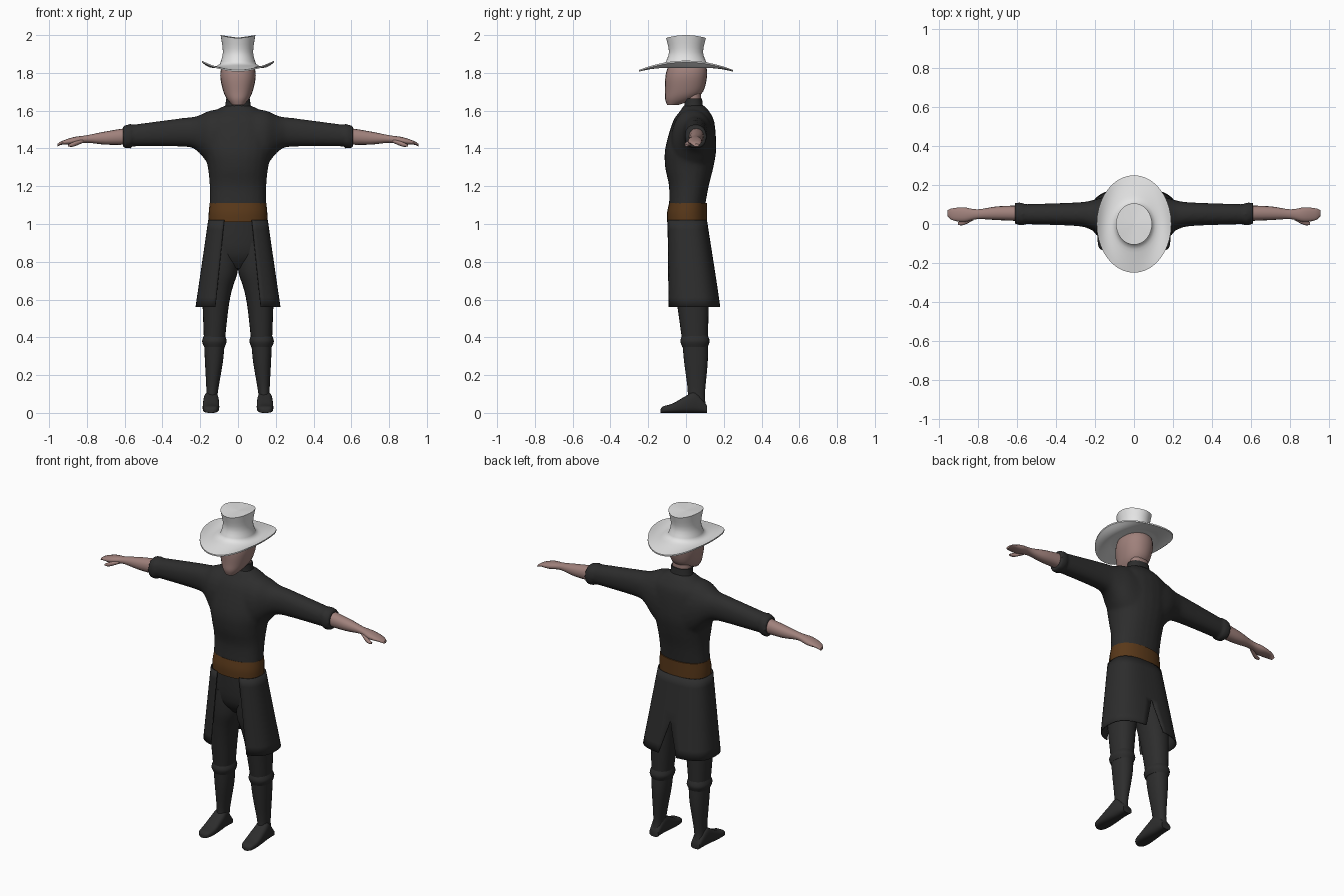
import bpy, bmesh
from math import sin, cos, pi, asin, copysign

cube = bpy.data.objects.get("Cube")
if cube:
    bpy.data.objects.remove(cube)

parts = []


def material(name, rgb):
    mat = bpy.data.materials.new(name)
    mat.use_nodes = True
    mat.diffuse_color = (*rgb, 1)
    shader = mat.node_tree.nodes["Principled BSDF"]
    shader.inputs["Base Color"].default_value = (*rgb, 1)
    return mat


black = material("black_cloth", (.026, .026, .026))
skin = material("skin", (.35, .22, .2))
brown = material("brown_sash", (.1, .04, .01))
white = material("white_felt", (.78, .78, .78))


def finish(name, bm, mat, mirror=False):
    bmesh.ops.recalc_face_normals(bm, faces=bm.faces)
    mesh = bpy.data.meshes.new(name)
    bm.to_mesh(mesh)
    bm.free()
    mesh.materials.append(mat)
    ob = bpy.data.objects.new(name, mesh)
    bpy.context.collection.objects.link(ob)
    if mirror:
        ob.modifiers.new("mirror", "MIRROR")
    parts.append(ob)
    return ob


def power(value, p):
    return copysign(abs(value) ** (2 / p), value)


def mix(a, b, t):
    return a + (b - a) * t


def smooth_path(keys, steps):
    """Pass a smooth spline through a few key tuples."""
    padded = [keys[0], *keys, keys[-1]]
    result = []
    for before, a, b, after in zip(padded, padded[1:], padded[2:], padded[3:]):
        for step in range(steps):
            t = step / steps
            result.append(tuple(
                q + t * (r - p + t * (2 * p - 5 * q + 4 * r - s + t * (3 * (q - r) + s - p))) / 2
                if steps > 1 else q
                for p, q, r, s in zip(before, a, b, after)))
    return result + [keys[-1]]


def bridge(bm, rows, closed=True):
    count = len(rows[0])
    for low, high in zip(rows, rows[1:]):
        for i in range(count if closed else count - 1):
            j = (i + 1) % count
            bm.faces.new((low[i], low[j], high[j], high[i]))


def cap(bm, rows):
    bm.faces.new(rows[0])
    bm.faces.new(rows[-1])


def add_loft(bm, axis, keys, sides=24, p=2.2, steps=4):
    """Keys are (position, low a, high a, low b, high b) across the axis."""
    rows = []
    for pos, a_low, a_high, b_low, b_high in smooth_path(keys, steps):
        row = []
        for i in range(sides):
            turn = 2 * pi * i / sides
            a = mix(a_low, a_high, (1 + power(cos(turn), p)) / 2)
            b = mix(b_low, b_high, (1 + power(sin(turn), p)) / 2)
            place = {"x": (pos, a, b), "y": (a, pos, b), "z": (a, b, pos)}
            row.append(bm.verts.new(place[axis]))
        rows.append(row)
    bridge(bm, rows)
    cap(bm, rows)


def loft(name, mat, axis, keys, mirror=False, **options):
    bm = bmesh.new()
    add_loft(bm, axis, keys, **options)
    return finish(name, bm, mat, mirror)


def centred(keys):
    """Keys are (height, half width, front, back)."""
    return [(z, -half, half, front, back) for z, half, front, back in keys]


# Shirt: torso and both sleeves blended into one surface
torso = centred([(1.09, .15, -.09, .1), (1.2, .15, -.09, .12), (1.3, .16, -.11, .145),
                 (1.4, .18, -.11, .16), (1.54, .18, -.07, .15), (1.6, .12, -.03, .12),
                 (1.63, .06, -.01, .09)])
sleeve = [(.08, -.08, .15, 1.25, 1.61), (.15, -.07, .14, 1.31, 1.6),
          (.22, -.03, .12, 1.39, 1.57), (.3, -.01, .11, 1.41, 1.56), (.6, 0, .1, 1.41, 1.52)]
cuff = [(.57, -.01, .11, 1.4, 1.53), (.61, 0, .11, 1.4, 1.52)]
bm = bmesh.new()
add_loft(bm, "z", torso)
for side in (1, -1):
    for keys, steps in ((sleeve, 4), (cuff, 1)):
        add_loft(bm, "x", [(side * key[0], *key[1:]) for key in keys], steps=steps)
shirt = finish("shirt", bm, black)
remesh = shirt.modifiers.new("blend", "REMESH")
remesh.mode, remesh.voxel_size, remesh.use_smooth_shade = "VOXEL", .01, True
soften = shirt.modifiers.new("soften", "SMOOTH")
soften.factor, soften.iterations = .5, 5

loft("collar", black, "z", centred([
    (1.58, .085, -.03, .1), (1.62, .068, -.01, .09), (1.665, .064, -.01, .085)]))

# Head and neck
loft("neck", skin, "z", centred([(1.6, .055, 0, .08), (1.72, .055, 0, .08)]))
loft("head", skin, "z", centred([
    (1.63, .03, -.1, -.04), (1.66, .057, -.11, .04), (1.7, .077, -.11, .09),
    (1.77, .093, -.11, .11), (1.82, .09, -.1, .11), (1.86, .07, -.08, .09)]))

# Forearms, mitten hands and thumbs
loft("forearm_and_hand", skin, "x", [
    (.58, .015, .095, 1.42, 1.51), (.7, .02, .09, 1.42, 1.49), (.8, .025, .075, 1.43, 1.47),
    (.87, .01, .085, 1.42, 1.46), (.93, .02, .08, 1.42, 1.44), (.955, .04, .07, 1.41, 1.425)],
    mirror=True, sides=16)
loft("thumb", skin, "x", [
    (.82, .02, .05, 1.43, 1.45), (.87, -.005, .02, 1.41, 1.435), (.9, -.005, .01, 1.41, 1.42)],
    mirror=True, sides=12)

# Sash
loft("waist_sash", brown, "z", centred([
    (1.01, .155, -.1, .11), (1.06, .155, -.1, .11), (1.11, .15, -.09, .11)]))

# Trousers
loft("trouser_seat", black, "z", centred([
    (1.04, .14, -.09, .1), (.85, .16, -.08, .1), (.765, .07, -.03, .08)]))
loft("trouser_leg", black, "z", [
    (.9, .01, .16, -.08, .1), (.76, 0, .187, -.075, .12), (.66, .03, .19, -.06, .12),
    (.56, .05, .187, -.045, .12), (.38, .07, .18, -.02, .115)], mirror=True)

# Boots: shaft, rolled top and foot
loft("boot_shaft", black, "z", [
    (.38, .07, .18, -.02, .115), (.27, .08, .175, -.01, .115), (.1, .108, .167, .01, .1),
    (.04, .106, .176, -.01, .106)], mirror=True)
loft("boot_roll", black, "z", [
    (.41, .07, .18, -.02, .115), (.38, .06, .19, -.03, .125), (.35, .07, .18, -.02, .115)],
    mirror=True)
loft("boot_foot", black, "y", [
    (.11, .11, .17, 0, .04), (.05, .104, .18, 0, .11), (0, .1, .185, 0, .09),
    (-.07, .1, .187, 0, .05), (-.12, .11, .18, 0, .035), (-.134, .13, .16, 0, .02)],
    mirror=True, p=3)

# Coat skirt: flares downward, open at the front, slit at the back centre
bm = bmesh.new()
rows, p, rings, columns = [], 2.7, 9, 20
for ring in range(rings + 1):
    t = ring / rings
    half, back = mix(.155, .222, t), mix(.108, .18, t)
    front_gap, slit = mix(.073, .12, t), max(0, mix(-.08, .06, t))
    start = asin((front_gap / half) ** (p / 2))
    end = pi - asin((slit / half) ** (p / 2))
    row = []
    for i in range(columns + 1):
        turn = mix(start, end, i / columns)
        x = slit if i == columns else half * power(sin(turn), p)
        y = mix(-.1, back, (1 - power(cos(turn), p)) / 2)
        row.append(bm.verts.new((x, y, mix(1.02, .56, t))))
    rows.append(row)
bridge(bm, rows, closed=False)
skirt = finish("coat_skirt", bm, black, mirror=True)
cloth = skirt.modifiers.new("cloth", "SOLIDIFY")
cloth.thickness, cloth.offset = .006, 0

# Hat: rings of (half width, height, lift of the sides), longer toward the brim
crown = [(.005, 1.987, 0), (.092, 1.985, .015)]
crown += smooth_path([(.092, 1.985, .015), (.08, 1.91, 0), (.095, 1.853, -.005)], 4)[1:]
brim = []
for step in range(7):
    t = step / 6
    brim.append((mix(.11, .191, t), mix(1.843, 1.815, t), .055 * t * t - .005))
underside = [(r, z - .008, lift) for r, z, lift in reversed(brim)]
bm = bmesh.new()
rows, sides = [], 40
for r, z, lift in crown + brim + underside:
    row = []
    for i in range(sides):
        c, s = cos(2 * pi * i / sides), sin(2 * pi * i / sides)
        row.append(bm.verts.new((r * c, r * (1 + 1.6 * r) * s, z + lift * c * c)))
    rows.append(row)
bridge(bm, rows)
cap(bm, rows)
finish("hat", bm, white)

# Smooth shading with crisp edges
bpy.ops.object.select_all(action="DESELECT")
for ob in parts:
    ob.select_set(True)
bpy.context.view_layer.objects.active = parts[0]
bpy.ops.object.shade_smooth_by_angle(angle=pi / 4)
